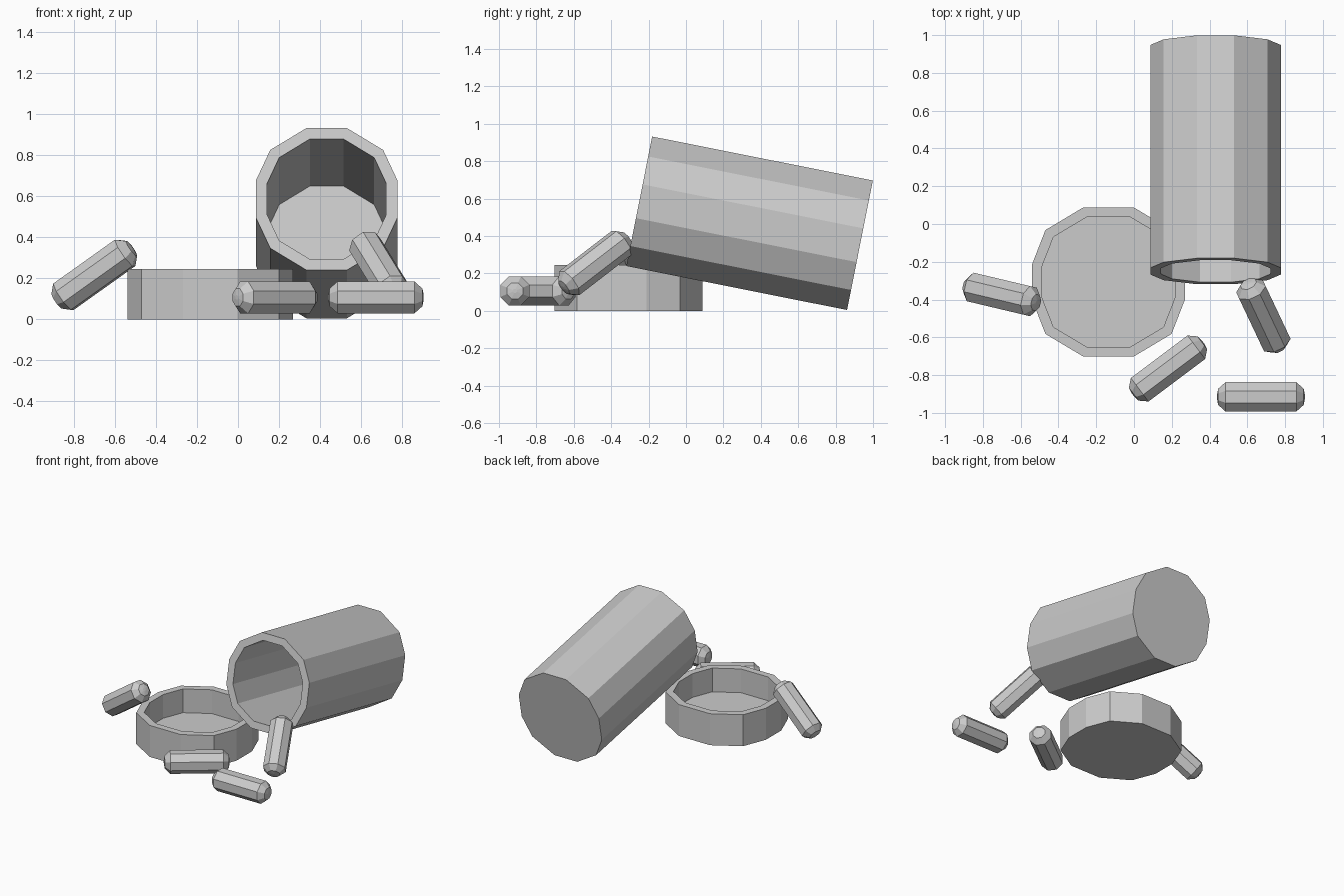
import bpy, bmesh
from math import radians, pi, cos, sin, atan2, hypot

if "Cube" in bpy.data.objects:
    bpy.data.objects.remove(bpy.data.objects["Cube"])


def lofted(name, rings, location, rotation=(0, 0, 0)):
    """Join a stack of equal-sided rings with quads and close both ends."""
    bm = bmesh.new()
    loops = [[bm.verts.new(p) for p in ring] for ring in rings]
    n = len(loops[0])
    for a, b in zip(loops, loops[1:]):
        for i in range(n):
            j = (i + 1) % n
            bm.faces.new((a[i], a[j], b[j], b[i]))
    bm.faces.new(loops[0][::-1])
    bm.faces.new(loops[-1])
    bmesh.ops.recalc_face_normals(bm, faces=bm.faces)
    mesh = bpy.data.meshes.new(name)
    bm.to_mesh(mesh)
    bm.free()
    obj = bpy.data.objects.new(name, mesh)
    obj.location, obj.rotation_euler = location, rotation
    bpy.context.collection.objects.link(obj)
    return obj


def twelve_sided(quarter):
    """Mirror three corner points of one quadrant into a full outline."""
    right = quarter + [(x, -y) for x, y in reversed(quarter)]
    return right + [(-x, -y) for x, y in right]


def cup(name, quarter, height, wall, floor, location, rotation=(0, 0, 0)):
    outline = twelve_sided(quarter)
    w = max(abs(x) for x, y in outline)
    d = max(abs(y) for x, y in outline)
    sx, sy = 1 - wall / w, 1 - wall / d
    outer = lambda z: [(x, y, z) for x, y in outline]
    inner = lambda z: [(x * sx, y * sy, z) for x, y in outline]
    return lofted(name, [outer(0), outer(height), inner(height), inner(floor)],
                  location, rotation)


def capsule(name, center, direction, half=0.2325, r=0.084):
    """Eight-sided pill with blunt rounded ends, lying along direction."""
    profile = [(-half, 0.012), (-half + 0.006, 0.55 * r), (-half + 0.045, r)]
    profile += [(-x, q) for x, q in reversed(profile)]
    rings = [[(x, q * cos(pi / 8 + k * pi / 4), q * sin(pi / 8 + k * pi / 4))
              for k in range(8)] for x, q in profile]
    dx, dy, dz = direction
    return lofted(name, rings, center,
                  (0, -atan2(dz, hypot(dx, dy)), atan2(dy, dx)))


# Open bottle lying on its side, mouth towards the front and tipped up
cup("bottle", [(0.098, 0.353), (0.275, 0.244), (0.345, 0.092)],
    1.203, 0.055, 0.03, (0.432, 0.93, 0.351), (radians(78.74), 0, 0))

# Upturned lid lying beside the bottle
cup("lid", [(0.133, 0.395), (0.334, 0.275), (0.404, 0.095)],
    0.245, 0.052, 0.06, (-0.135, -0.307, 0))

# Spilled pills
pills = [
    ((-0.70, -0.373, 0.217), (0.80, -0.19, 0.57)),
    ((0.18, -0.765, 0.107), (0.80, 0.60, 0)),
    ((0.672, -0.915, 0.107), (1, 0, 0)),
    ((0.685, -0.485, 0.255), (0.35, -0.74, -0.57)),
]
for i, (center, direction) in enumerate(pills, 1):
    capsule(f"pill_{i}", center, direction)
